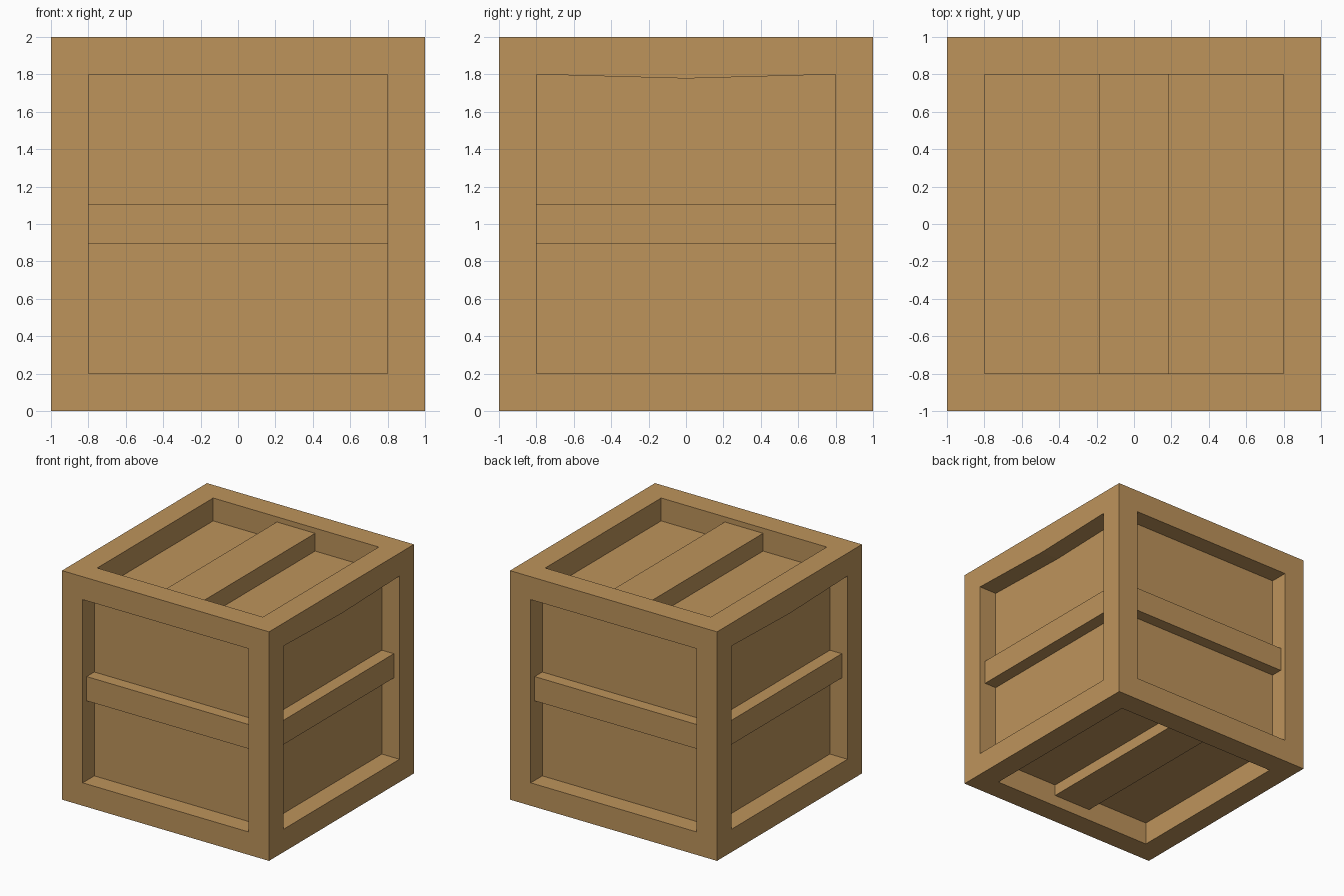
import bpy, bmesh
from mathutils import Vector

if "Cube" in bpy.data.objects:
    bpy.data.objects.remove(bpy.data.objects["Cube"])

wood = bpy.data.materials.new("crate wood")
wood.diffuse_color = (0.513, 0.294, 0.105, 1)
wood.use_nodes = True
wood.node_tree.nodes["Principled BSDF"].inputs["Base Color"].default_value = wood.diffuse_color


def add_object(name, bm):
    bmesh.ops.recalc_face_normals(bm, faces=bm.faces[:])
    mesh = bpy.data.meshes.new(name)
    bm.to_mesh(mesh)
    bm.free()
    mesh.materials.append(wood)
    obj = bpy.data.objects.new(name, mesh)
    bpy.context.collection.objects.link(obj)


def add_box(name, lo, hi):
    lo, hi = Vector(lo), Vector(hi)
    bm = bmesh.new()
    bmesh.ops.create_cube(bm, size=1)
    for v in bm.verts:
        v.co = (lo + hi) / 2 + v.co * (hi - lo)
    add_object(name, bm)


# Crate body: a cube with a recessed panel on every face
bm = bmesh.new()
bmesh.ops.create_cube(bm, size=2)
bmesh.ops.translate(bm, verts=bm.verts[:], vec=(0, 0, 1))
panels = bm.faces[:]
bmesh.ops.inset_individual(bm, faces=panels, thickness=0.2, use_even_offset=True)

# Upper rails on the left and right sides sag slightly in the middle
for f in panels:
    if abs(f.normal.x) > 0.5:
        edge = max(f.edges, key=lambda e: e.verts[0].co.z + e.verts[1].co.z)
        _, mid = bmesh.utils.edge_split(edge, edge.verts[0], 0.5)
        mid.co.z -= 0.022

# Push the panels inwards, the top and bottom a little deeper
for f in panels:
    n = f.normal.copy()
    depth = 0.2 if abs(n.z) > 0.5 else (0.17 if abs(n.x) > 0.5 else 0.16)
    inner = bmesh.ops.extrude_discrete_faces(bm, faces=[f])["faces"][0]
    bmesh.ops.translate(bm, verts=inner.verts[:], vec=-n * depth)
add_object("crate_body", bm)

# Horizontal slats across the four sides
z0, z1 = 0.895, 1.107
add_box("front_slat", (-0.8, -0.945, z0), (0.8, -0.83, z1))
add_box("back_slat", (-0.8, 0.83, z0), (0.8, 0.945, z1))
add_box("left_slat", (-0.945, -0.8, z0), (-0.82, 0.8, z1))
add_box("right_slat", (0.82, -0.8, z0), (0.945, 0.8, z1))

# Wide slats on the lid and the base
add_box("lid_slat", (-0.185, -0.8, 1.79), (0.185, 0.8, 1.955))
add_box("base_slat", (-0.185, -0.8, 0.1), (0.185, 0.8, 0.21))
